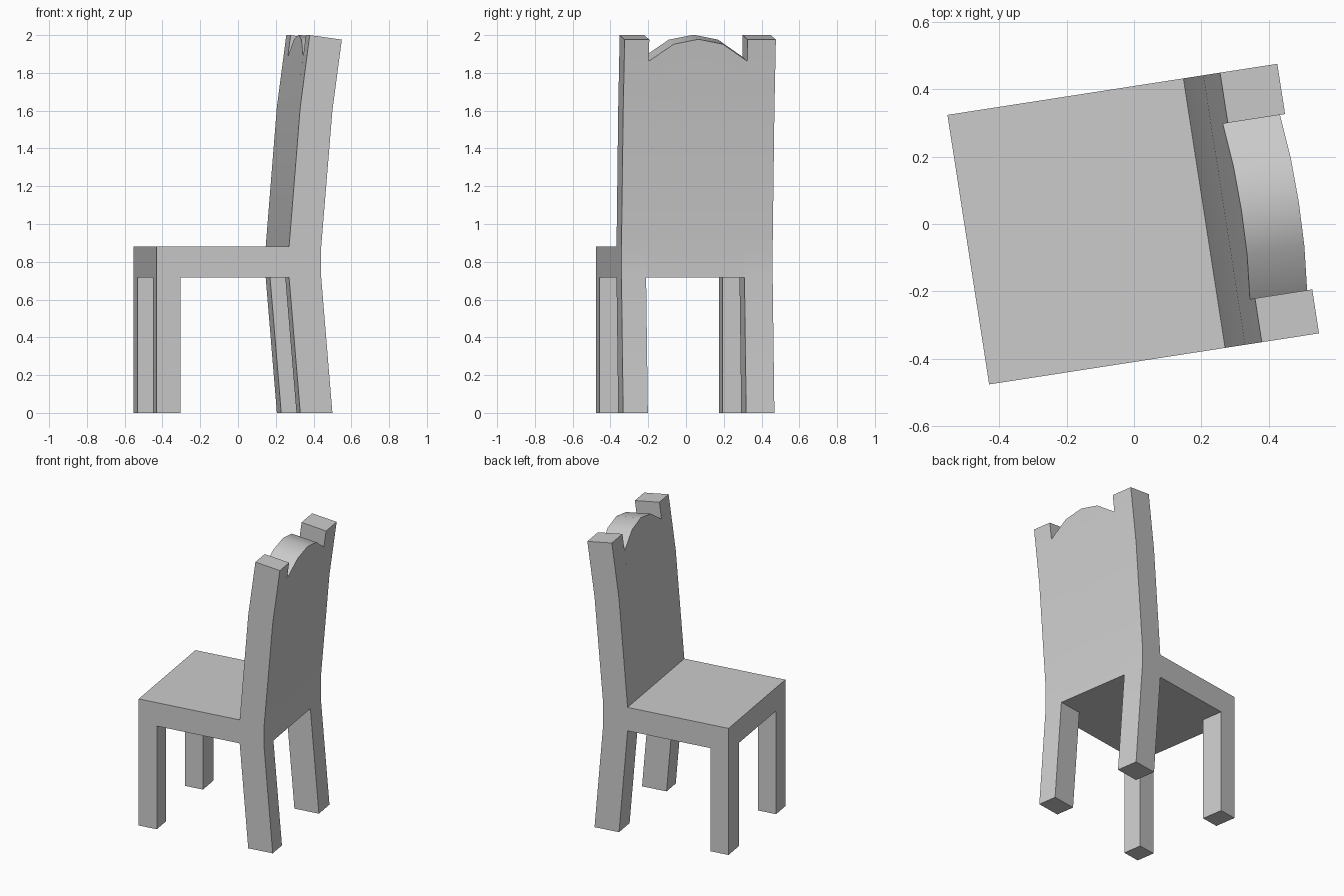
import bpy, bmesh
from math import radians
from mathutils import Matrix

if "Cube" in bpy.data.objects:
    bpy.data.objects.remove(bpy.data.objects["Cube"])

TURN = Matrix.Rotation(radians(8.8), 4, 'Z')    # whole chair is turned slightly
FRONT, HALF = -0.498, 0.405                      # seat front edge, half width
INNER_R, INNER_L = -0.273, 0.254                 # inner faces of the two leg pairs
UNDER, SEAT = 0.717, 0.88                        # seat underside and top


def loft(name, sections):
    """Skin equal-length (depth, height) profiles placed at side positions."""
    bm = bmesh.new()
    rings = [[bm.verts.new((u, v, z)) for u, z in prof] for v, prof in sections]
    n = len(rings[0])
    for a, b in zip(rings, rings[1:]):
        for i in range(n):
            j = (i + 1) % n
            bm.faces.new((a[i], a[j], b[j], b[i]))
    bm.faces.new(rings[0])
    bm.faces.new(rings[-1])
    bmesh.ops.recalc_face_normals(bm, faces=bm.faces)
    bm.transform(TURN)
    mesh = bpy.data.meshes.new(name)
    bm.to_mesh(mesh)
    bm.free()
    obj = bpy.data.objects.new(name, mesh)
    bpy.context.collection.objects.link(obj)
    return obj


def box_profile(u0, u1, z0, z1):
    return [(u0, z0), (u1, z0), (u1, z1), (u0, z1)]


def back_profile(top):
    """Leaning back from the seat underside up to the given rear height."""
    u = 0.443 + 0.134 * (top - 1.60)
    return [(0.211, UNDER), (0.211, SEAT), (0.271, 1.62), (u - 0.172, top + 0.024),
            (u, top), (0.443, 1.60), (0.383, SEAT), (0.383, UNDER)]


# Seat slab
seat = box_profile(FRONT, 0.211, UNDER, SEAT)
parts = [loft("seat", [(-HALF, seat), (HALF, seat)])]

# Front legs and splayed rear posts, one pair per side
leg = box_profile(FRONT, -0.371, 0, UNDER)
post = back_profile(1.976) + [(0.443, 0), (0.271, 0)]
for side, v0, v1 in (("right", -HALF, INNER_R), ("left", INNER_L, HALF)):
    parts.append(loft("front_leg_" + side, [(v0, leg), (v1, leg)]))
    parts.append(loft("rear_post_" + side, [(v0, post), (v1, post)]))

# Back panel with a four-segment arched top
arch = [1.862, 1.952, 1.978, 1.952, 1.862]
step = (INNER_L - INNER_R) / 4
parts.append(loft("back_panel", [(INNER_R + i * step, back_profile(z))
                                 for i, z in enumerate(arch)]))

# Soft bends along the back, crisp edges elsewhere
bpy.ops.object.select_all(action='DESELECT')
for obj in parts:
    obj.select_set(True)
bpy.context.view_layer.objects.active = parts[0]
bpy.ops.object.shade_smooth_by_angle(angle=radians(30))
